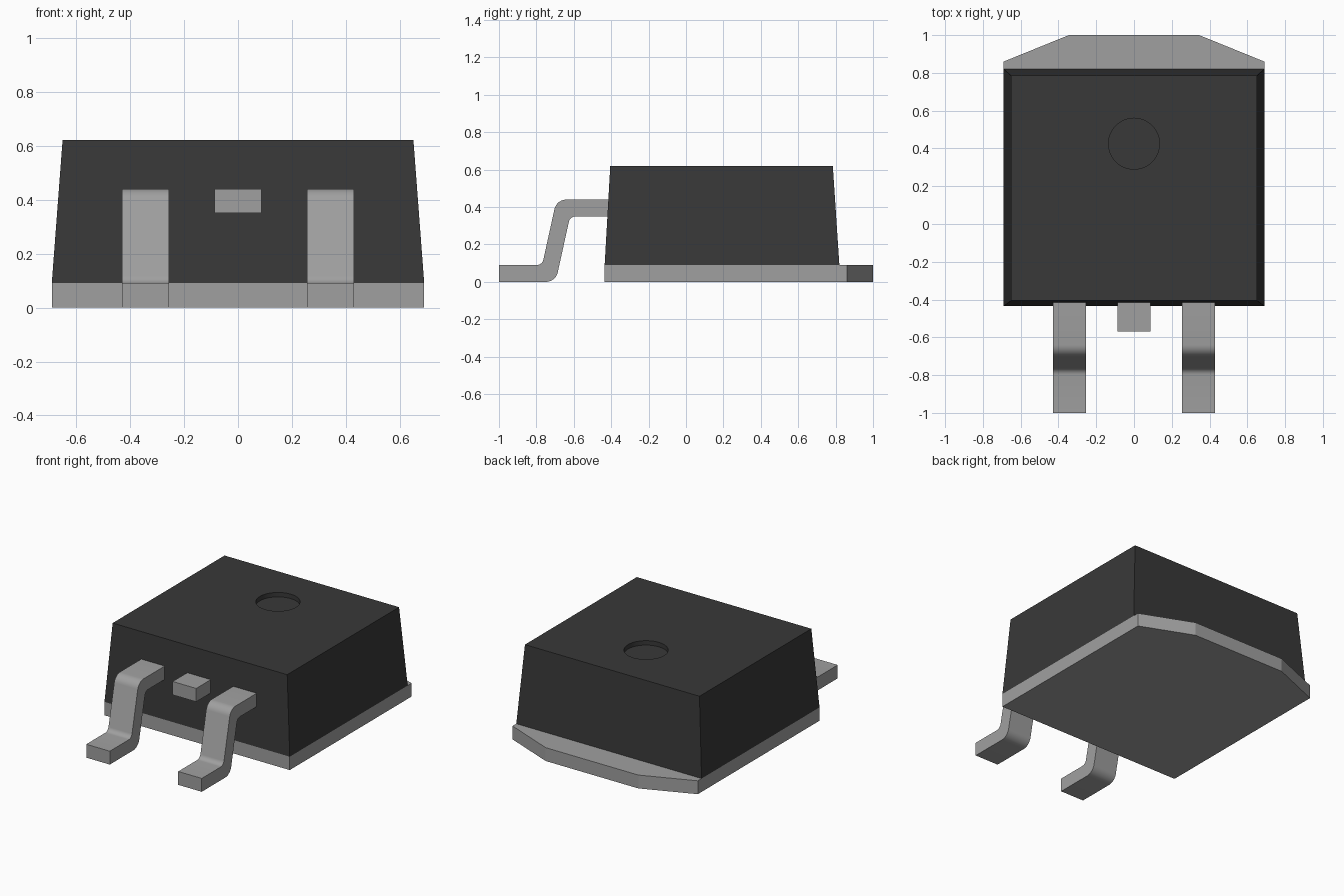
import bpy
import bmesh
from mathutils import Vector

if "Cube" in bpy.data.objects:
    bpy.data.objects.remove(bpy.data.objects["Cube"], do_unlink=True)


def material(name, grey):
    mat = bpy.data.materials.new(name)
    mat.use_nodes = True
    colour = (grey, grey, grey, 1)
    mat.diffuse_color = colour
    bsdf = next(n for n in mat.node_tree.nodes if n.type == "BSDF_PRINCIPLED")
    bsdf.inputs["Base Color"].default_value = colour
    return mat


def finish(name, bm, mat):
    bmesh.ops.recalc_face_normals(bm, faces=bm.faces)
    mesh = bpy.data.meshes.new(name)
    bm.to_mesh(mesh)
    bm.free()
    mesh.materials.append(mat)
    obj = bpy.data.objects.new(name, mesh)
    bpy.context.collection.objects.link(obj)
    return obj


def prism(points, direction):
    """Extrude a closed outline of 3D points along a direction."""
    bm = bmesh.new()
    face = bm.faces.new([bm.verts.new(p) for p in points])
    made = bmesh.ops.extrude_face_region(bm, geom=[face], use_keep_orig=True)
    moved = [v for v in made["geom"] if isinstance(v, bmesh.types.BMVert)]
    bmesh.ops.translate(bm, verts=moved, vec=Vector(direction))
    return bm


def activate(obj):
    bpy.ops.object.select_all(action="DESELECT")
    obj.select_set(True)
    bpy.context.view_layer.objects.active = obj


plastic = material("black plastic", 0.04)
metal = material("grey metal", 0.35)

HALF_W, FRONT, PLATE_TOP, BODY_TOP = 0.69, -0.435, 0.09, 0.62
LEAD_LOW, LEAD_HIGH = 0.35, 0.44

# Metal base plate with a chamfered tab at the back
right_side = [(HALF_W, FRONT), (HALF_W, 0.86), (0.345, 1.0)]
outline = right_side + [(-x, y) for x, y in reversed(right_side)]
finish("base_plate", prism([(x, y, 0) for x, y in outline], (0, 0, PLATE_TOP)), metal)

# Plastic body, tapered towards the top
bm = bmesh.new()
bmesh.ops.create_cube(bm, size=2)
for v in bm.verts:
    top = v.co.z > 0
    half = 0.65 if top else HALF_W
    y0, y1 = (-0.405, 0.785) if top else (FRONT, 0.82)
    v.co = (half * v.co.x, y1 if v.co.y > 0 else y0, BODY_TOP if top else PLATE_TOP)
body = finish("body", bm, plastic)

# Round recess in the top of the body
bm = bmesh.new()
bmesh.ops.create_cone(bm, cap_ends=True, segments=48, radius1=0.135, radius2=0.135, depth=0.06)
bmesh.ops.translate(bm, verts=bm.verts, vec=(0, 0.425, BODY_TOP))
cutter = finish("recess_cutter", bm, plastic)
cutter.hide_render = True
cut = body.modifiers.new("recess", "BOOLEAN")
cut.operation = "DIFFERENCE"
cut.solver = "EXACT"
cut.object = cutter
activate(body)
bpy.ops.object.modifier_apply(modifier=cut.name)
bpy.data.objects.remove(cutter, do_unlink=True)
activate(body)
bpy.ops.object.shade_smooth_by_angle()

# Bent leads: side profile (y, z), with the four bends rounded
profile = [(-0.38, LEAD_HIGH), (-0.692, LEAD_HIGH), (-0.769, 0.09), (-1, 0.09),
           (-1, 0), (-0.697, 0), (-0.62, LEAD_LOW), (-0.38, LEAD_LOW)]
outer_bends, inner_bends = (1, 5), (2, 6)
LEAD_W = 0.175
for side, centre in (("left", 0.3425), ("right", -0.3425)):
    bm = prism([(centre - LEAD_W / 2, y, z) for y, z in profile], (LEAD_W, 0, 0))
    for bends, size in ((outer_bends, 0.05), (inner_bends, 0.028)):
        corners = [Vector((0, *profile[i])) for i in bends]
        edges = [e for e in bm.edges
                 if abs(e.verts[0].co.x - e.verts[1].co.x) > LEAD_W / 2
                 and any((e.verts[0].co - c).yz.length < 0.001 for c in corners)]
        bmesh.ops.bevel(bm, geom=edges, offset=size, segments=6, profile=0.5, affect="EDGES")
    lead = finish(side + "_lead", bm, metal)
    activate(lead)
    bpy.ops.object.shade_smooth_by_angle()

# Cut-off middle lead
bm = bmesh.new()
bmesh.ops.create_cube(bm, size=1)
bmesh.ops.scale(bm, verts=bm.verts, vec=(LEAD_W, 0.19, LEAD_HIGH - LEAD_LOW))
bmesh.ops.translate(bm, verts=bm.verts, vec=(0, -0.475, (LEAD_HIGH + LEAD_LOW) / 2))
finish("middle_lead_stub", bm, metal)
